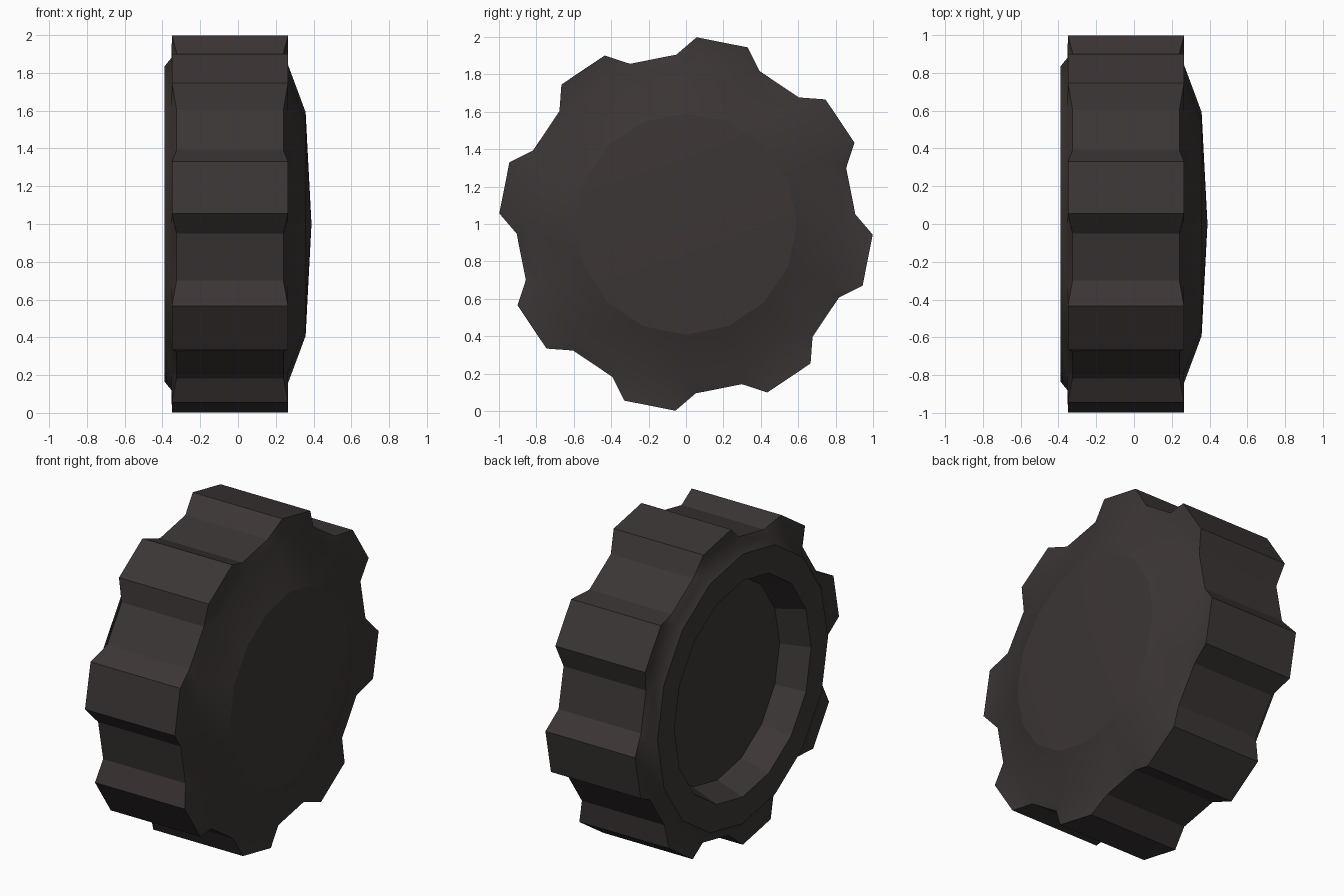
import bpy, bmesh, math

if "Cube" in bpy.data.objects:
    bpy.data.objects.remove(bpy.data.objects["Cube"])

STEP = math.radians(22.5)
bm = bmesh.new()


def vert(x, r, a):
    return bm.verts.new((x, r * math.sin(a), 1 + r * math.cos(a)))


def ring(x, r):
    return [vert(x, r, i * STEP) for i in range(16)]


def face(*vs, smooth=False):
    f = bm.faces.new(vs)
    f.smooth = smooth


def bridge(a, b, smooth=False):
    for i in range(16):
        j = (i + 1) % 16
        face(a[i], a[j], b[j], b[i], smooth=smooth)


def outline(x_lobe, x_valley):
    """Two points per sector, alternating raised grip lobes and valleys."""
    pts = []
    half = math.radians(8)
    for i in range(16):
        mid = (i + 0.5) * STEP
        x, r = (x_lobe, 1.0) if i % 2 == 0 else (x_valley, 0.907)
        pts += [vert(x, r, mid - half), vert(x, r, mid + half)]
    return pts


def join_outline(inner, out):
    for i in range(16):
        j = (i + 1) % 16
        face(inner[i], inner[j], out[2 * i + 1], out[2 * i], smooth=True)
        face(inner[i], out[2 * i], out[2 * i - 1], smooth=True)


# Domed front
apex = vert(0.389, 0, 0)
crown = ring(0.358, 0.592)
shoulder = ring(0.264, 0.845)
for i in range(16):
    face(apex, crown[i], crown[(i + 1) % 16], smooth=True)
bridge(crown, shoulder, True)

# Lobed grip wall
front = outline(0.265, 0.24)
back = outline(-0.35, -0.325)
join_outline(shoulder, front)
for i in range(32):
    j = (i + 1) % 32
    face(front[i], front[j], back[j], back[i])

# Back chamfer, flat rim and tapered recess
chamfer = ring(-0.352, 0.88)
rim_outer = ring(-0.389, 0.835)
rim_inner = ring(-0.389, 0.67)
floor = ring(-0.214, 0.612)
join_outline(chamfer, back)
bridge(chamfer, rim_outer, True)
bridge(rim_outer, rim_inner)
bridge(rim_inner, floor)
face(*floor)

bmesh.ops.recalc_face_normals(bm, faces=bm.faces)
crown_set = set(crown)
for e in bm.edges:
    on_crown = e.verts[0] in crown_set and e.verts[1] in crown_set
    e.smooth = e.calc_face_angle(0) < math.radians(40) and not on_crown

mesh = bpy.data.meshes.new("grip_cap")
bm.to_mesh(mesh)
bm.free()
cap = bpy.data.objects.new("grip_cap", mesh)
bpy.context.collection.objects.link(cap)

mat = bpy.data.materials.new("dark warm grey")
mat.diffuse_color = (0.045, 0.036, 0.036, 1)
mat.use_nodes = True
mat.node_tree.nodes["Principled BSDF"].inputs["Base Color"].default_value = mat.diffuse_color
mesh.materials.append(mat)
